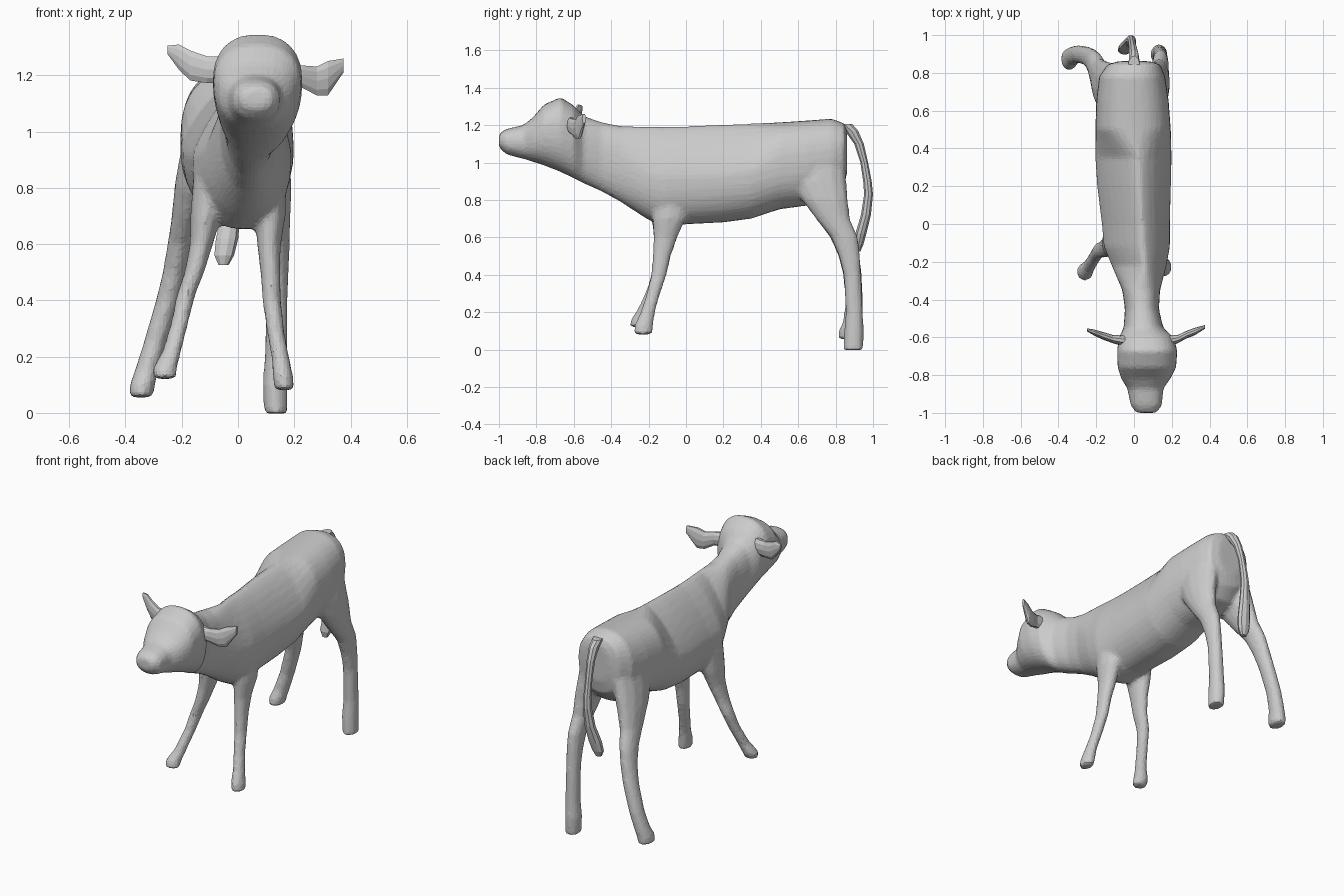
import bpy, bmesh, math


def skin(bm, rings):
    """Bridge a list of vertex rings into a closed tube."""
    loops = [[bm.verts.new(p) for p in ring] for ring in rings]
    n = len(loops[0])
    for a, b in zip(loops, loops[1:]):
        for i in range(n):
            j = (i + 1) % n
            bm.faces.new((a[i], a[j], b[j], b[i]))
    bm.faces.new(loops[0][::-1])
    bm.faces.new(loops[-1])


def limb(bm, sections, axis="z", n=12):
    """Elliptic sections (x, y, z, r1, r2), square to the given axis."""
    rings = []
    for x, y, z, r1, r2 in sections:
        ring = []
        for i in range(n):
            c = r1 * math.cos(2 * math.pi * i / n)
            s = r2 * math.sin(2 * math.pi * i / n)
            ring.append((x + c, y + s, z) if axis == "z" else (x, y + c, z + s))
        rings.append(ring)
    skin(bm, rings)


def trunk(bm, sections, n=32):
    """Egg sections (y, centre x, half width, low z, high z, widest z)."""
    rings = []
    for y, cx, hw, lo, hi, mid in sections:
        # withers and loin are ridged, hips and head are full
        ridged = -.3 < y < .4
        p_top = 1.45 if ridged else 0.85
        ring = []
        for i in range(n):
            a = 2 * math.pi * i / n
            c, s = math.cos(a), math.sin(a)
            p = p_top if s > 0 else 0.9
            c = math.copysign(abs(c) ** p, c)
            s = math.copysign(abs(s) ** p, s)
            shift = .03 * s if ridged and s > 0 else 0
            ring.append((cx + hw * c + shift, y,
                         mid + s * ((hi - mid) if s > 0 else (mid - lo))))
        rings.append(ring)
    skin(bm, rings)


def finish(bm, name):
    bmesh.ops.recalc_face_normals(bm, faces=bm.faces)
    me = bpy.data.meshes.new(name)
    bm.to_mesh(me)
    bm.free()
    ob = bpy.data.objects.new(name, me)
    bpy.context.collection.objects.link(ob)
    return ob


# Head, neck and torso
bm = bmesh.new()
trunk(bm, [
    (-1.00, .065, .055, 1.08, 1.155, 1.12),
    (-.96, .065, .083, 1.043, 1.18, 1.11),
    (-.87, .060, .096, 1.02, 1.20, 1.11),
    (-.82, .063, .130, 1.005, 1.24, 1.13),
    (-.76, .068, .155, .985, 1.31, 1.17),
    (-.67, .070, .160, .95, 1.350, 1.18),
    (-.60, .065, .145, .915, 1.305, 1.15),
    (-.55, .050, .105, .89, 1.25, 1.08),
    (-.45, .042, .090, .845, 1.215, 1.04),
    (-.35, .038, .100, .79, 1.195, 1.00),
    (-.22, .027, .145, .705, 1.195, .93),
    (-.12, .015, .175, .650, 1.195, .91),
    (.00, .010, .180, .670, 1.195, .91),
    (.20, .000, .195, .68, 1.205, .92),
    (.35, -.003, .202, .70, 1.210, .94),
    (.50, -.005, .200, .75, 1.215, .98),
    (.65, -.008, .192, .77, 1.225, 1.00),
    (.78, -.010, .175, .80, 1.235, 1.02),
    (.845, .000, .140, .87, 1.21, 1.05),
    (.862, .000, .080, .95, 1.17, 1.06),
])

# Front legs
limb(bm, [
    (-.09, -.08, .85, .07, .11), (-.115, -.095, .70, .055, .09),
    (-.13, -.11, .60, .042, .065), (-.155, -.13, .50, .036, .05),
    (-.185, -.14, .42, .034, .043), (-.205, -.17, .33, .032, .037),
    (-.235, -.22, .22, .034, .037), (-.26, -.25, .16, .044, .046),
    (-.26, -.265, .12, .042, .038),
])
limb(bm, [
    (.10, -.08, .85, .07, .11), (.115, -.09, .70, .055, .09),
    (.11, -.11, .60, .043, .065), (.115, -.13, .50, .036, .049),
    (.12, -.145, .40, .034, .042), (.135, -.18, .28, .032, .037),
    (.15, -.205, .20, .032, .040), (.16, -.225, .13, .037, .051),
    (.165, -.23, .08, .036, .050),
])

# Hind legs with broad thighs
limb(bm, [
    (-.10, .70, 1.02, .085, .15), (-.135, .71, .90, .075, .15),
    (-.16, .742, .80, .067, .125), (-.183, .785, .70, .053, .093),
    (-.205, .842, .60, .046, .073),
    (-.225, .872, .50, .043, .059), (-.25, .89, .40, .043, .051),
    (-.295, .90, .25, .041, .049), (-.325, .89, .15, .043, .051),
    (-.34, .875, .10, .046, .059), (-.345, .87, .055, .043, .059),
])
limb(bm, [
    (.085, .70, 1.02, .085, .15), (.11, .71, .90, .075, .15),
    (.128, .742, .80, .063, .125), (.135, .785, .70, .052, .093),
    (.14, .847, .60, .044, .074),
    (.14, .874, .50, .041, .058), (.138, .89, .40, .039, .048),
    (.135, .90, .20, .041, .047), (.132, .898, .10, .045, .054),
    (.135, .895, -.003, .042, .054),
])
body = finish(bm, "body_and_legs")

# Melt trunk and legs into one faceted hide
rm = body.modifiers.new("fuse", "REMESH")
rm.mode = "VOXEL"
rm.voxel_size = 0.013
sm = body.modifiers.new("soften", "SMOOTH")
sm.factor = 0.5
sm.iterations = 6
dc = body.modifiers.new("facets", "DECIMATE")
dc.ratio = 0.2

# Ears
bm = bmesh.new()
limb(bm, [
    (-.04, -.62, 1.22, .03, .05), (-.11, -.61, 1.22, .022, .05),
    (-.17, -.59, 1.235, .020, .056), (-.21, -.575, 1.265, .016, .047),
    (-.25, -.56, 1.29, .008, .016),
], "x", 10)
finish(bm, "left_ear")
bm = bmesh.new()
limb(bm, [
    (.18, -.62, 1.20, .03, .045), (.23, -.61, 1.195, .022, .042),
    (.28, -.585, 1.18, .020, .054), (.32, -.57, 1.19, .020, .064),
    (.375, -.545, 1.235, .010, .026),
], "x", 10)
finish(bm, "right_ear")

# Tail with tuft
bm = bmesh.new()
limb(bm, [
    (0, .845, 1.205, .03, .045), (0, .885, 1.17, .027, .036),
    (-.005, .925, 1.10, .023, .026), (-.01, .953, 1.00, .02, .021),
    (-.012, .970, .90, .022, .023), (-.016, .976, .83, .026, .024),
    (-.024, .962, .72, .033, .027), (-.04, .935, .62, .041, .030),
    (-.05, .922, .56, .036, .026), (-.052, .918, .525, .018, .014),
], n=9)
finish(bm, "tail")
